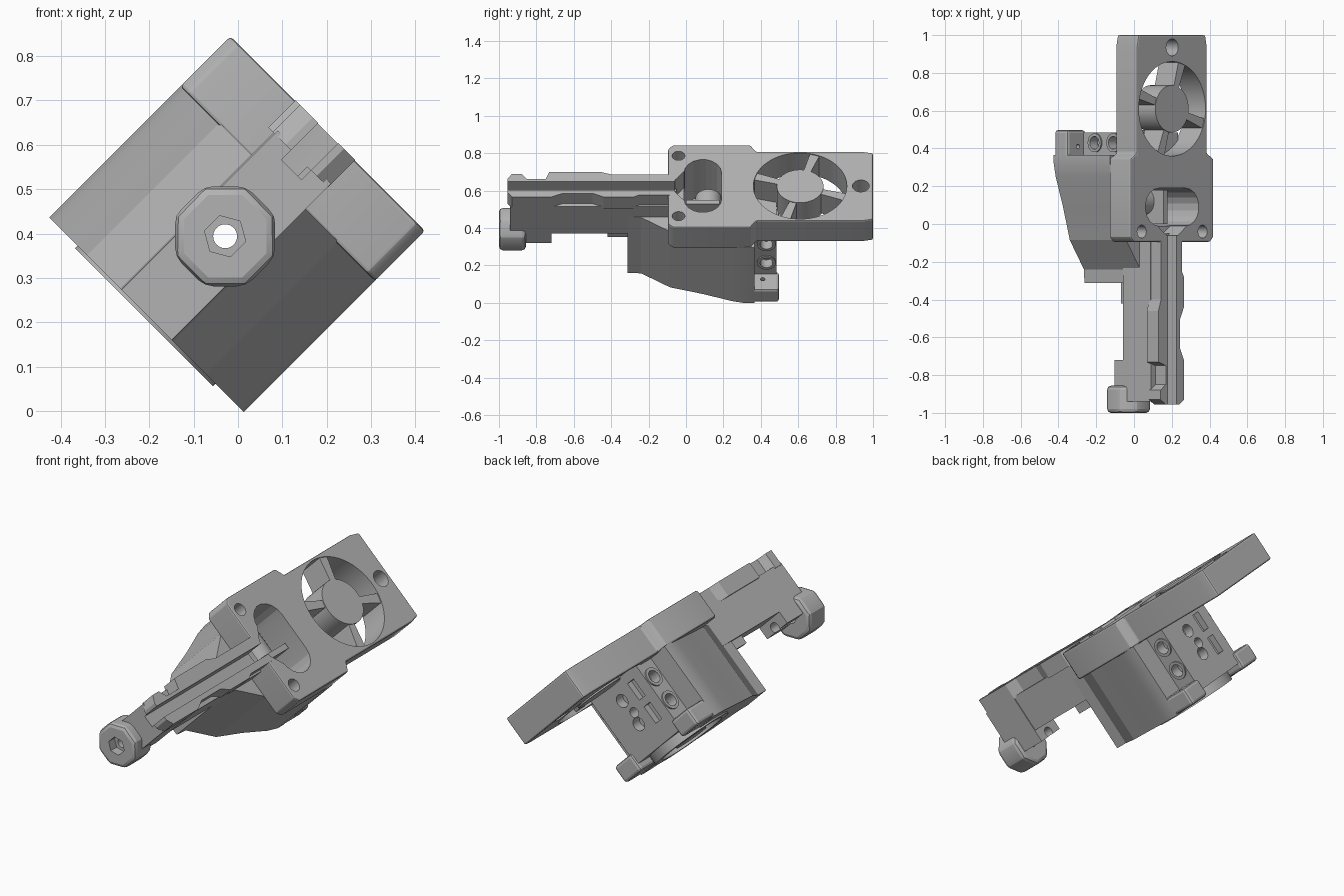
import bpy, bmesh, math
from mathutils import Matrix, Vector

cube = bpy.data.objects.get("Cube")
if cube:
    bpy.data.objects.remove(cube, do_unlink=True)

# Everything is built upright (x across, z towards the plate), then rolled 45 degrees about y
PLACE = Matrix.Rotation(math.radians(45), 4, 'Y') @ Matrix.Translation((-0.299, 0, 0))
TOP, UNDER, AXIS = 0.585, 0.425, 0.258

grey = bpy.data.materials.new("plain_grey")
grey.use_nodes = True
GREY = (0.45, 0.45, 0.45, 1)
grey.diffuse_color = GREY
grey.node_tree.nodes["Principled BSDF"].inputs["Base Color"].default_value = GREY


def finish(name, bm, bevel=0):
    bmesh.ops.recalc_face_normals(bm, faces=bm.faces)
    mesh = bpy.data.meshes.new(name)
    bm.to_mesh(mesh)
    bm.free()
    mesh.materials.append(grey)
    ob = bpy.data.objects.new(name, mesh)
    bpy.context.collection.objects.link(ob)
    ob.matrix_world = PLACE
    if bevel:
        mod = ob.modifiers.new("edge", 'BEVEL')
        mod.width, mod.segments, mod.limit_method = bevel, 2, 'ANGLE'
        apply(ob, mod)
    return ob


def apply(ob, mod):
    bpy.context.view_layer.objects.active = ob
    bpy.ops.object.modifier_apply(modifier=mod.name)


def box(name, x, y, z, bevel=0):
    bm = bmesh.new()
    bmesh.ops.create_cube(bm, size=1)
    for v in bm.verts:
        v.co = Vector([(r[0] + r[1]) / 2 + c * (r[1] - r[0]) for c, r in zip(v.co, (x, y, z))])
    return finish(name, bm, bevel)


def cylinder(name, centre, r, length, axis='Z', sides=32, bevel=0):
    turn = {'X': Matrix.Rotation(math.pi / 2, 4, 'Y'),
            'Y': Matrix.Rotation(math.pi / 2, 4, 'X'), 'Z': Matrix()}[axis]
    if sides == 8:
        turn = turn @ Matrix.Rotation(math.pi / 8, 4, 'Z')
    bm = bmesh.new()
    bmesh.ops.create_cone(bm, cap_ends=True, segments=sides, radius1=r, radius2=r,
                          depth=length, matrix=Matrix.Translation(centre) @ turn)
    return finish(name, bm, bevel)


def prism(name, outline, z0, z1, bevel=0):
    bm = bmesh.new()
    face = bm.faces.new([bm.verts.new((x, y, z0)) for x, y in outline])
    moved = bmesh.ops.extrude_face_region(bm, geom=[face])["geom"]
    bmesh.ops.translate(bm, vec=(0, 0, z1 - z0),
                        verts=[g for g in moved if isinstance(g, bmesh.types.BMVert)])
    return finish(name, bm, bevel)


def mirrored(half):
    return half + [(-x, y) for x, y in reversed(half)]


def cut(targets, *tools):
    for tool in tools:
        for ob in targets:
            mod = ob.modifiers.new("cut", 'BOOLEAN')
            mod.operation, mod.solver, mod.object = 'DIFFERENCE', 'EXACT', tool
            apply(ob, mod)
        bpy.data.objects.remove(tool, do_unlink=True)


# Top plate: wide over the body, narrower around the fan
plate = prism("top_plate", mirrored([
    (0.285, -0.095), (0.31, -0.07), (0.31, 0.345), (0.2625, 0.375),
    (0.2625, 0.94), (0.25, 1.0)]), UNDER, TOP, 0.008)

# Body: straight walls that taper in plan to a narrow nose under the arm
body = prism("main_body", mirrored([
    (0.08, -0.312), (0.084, -0.24), (0.19, -0.085), (0.24, 0.09),
    (0.295, 0.25), (0.31, 0.32), (0.31, 0.365)]), 0.008, 0.43)
rear = box("rear_block", (-0.19, 0.19), (0.34, 0.485), (0.05, 0.44))
boss = cylinder("base_ring", (0, 0.25, 0.05), 0.22, 0.1, sides=48)
cut([boss, body, rear], cylinder("cutter", (0, 0.25, 0), 0.18, 0.11, sides=48))
cylinder("base_hub", (0, 0.25, 0.04), 0.09, 0.07)

# A foot at each rear corner, with a small pin hole
for s in (-1, 1):
    foot = box("rear_foot", sorted((s * 0.17, s * 0.31)), (0.33, 0.498), (0.012, 0.11), 0.015)
    cut([foot], cylinder("cutter", (s * 0.23, 0.41, 0.11), 0.012, 0.08, sides=16))

# Fan opening with hub and four spokes that widen at the rim
FAN = (0, 0.61, (TOP + UNDER) / 2)
cut([plate], cylinder("cutter", FAN, 0.25, 0.4, sides=64),
    cylinder("cutter", (0, 0.935, 0.5), 0.045, 0.4))
cylinder("fan_hub", FAN, 0.125, TOP - UNDER - 0.004, sides=48)
for i in range(4):
    a = math.radians(-108 + 90 * i)
    along, side = Vector((-math.sin(a), math.cos(a))), Vector((math.cos(a), math.sin(a)))
    mid = Vector((0, FAN[1]))
    prism("fan_spoke", [mid + along * d + side * w for d, w in
                        ((0.1, -0.018), (0.26, -0.027), (0.26, 0.027), (0.1, 0.018))],
          UNDER + 0.01, TOP - 0.006)

# Feeder pocket with funnel, corner screw holes
pocket = [(0.1 * s + 0.1 * math.cos(t), 0.09 + 0.1 * math.sin(t))
          for s, start in ((1, -90), (-1, 90))
          for t in [math.radians(start + 20 * k) for k in range(10)]]
cut([plate, body], prism("cutter", pocket, 0.3, 0.7),
    prism("cutter", mirrored([(0.03, -0.07), (0.11, -0.01), (0.11, 0.05)]), 0.46, 0.7))
for s in (-1, 1):
    cut([plate], cylinder("cutter", (s * 0.228, -0.04, 0.52), 0.034, 0.15))
cylinder("feed_roller", (-0.05, 0.12, 0.36), 0.07, 0.16, axis='X')
box("pocket_rib", (0.02, 0.05), (0, 0.18), (0.29, 0.5))

# Guide arm: waved upper rail, deep web, solid end down to the nozzle
rail = prism("arm_rail", [
    (0.05, -0.955), (0.086, -0.93), (0.086, -0.72), (0.058, -0.66), (0.058, -0.5),
    (0.086, -0.44), (0.086, -0.28), (0.07, -0.25), (0.07, -0.06),
    (-0.085, -0.06), (-0.085, -0.4), (-0.105, -0.46), (-0.105, -0.73), (-0.05, -0.75),
    (-0.05, -0.85), (-0.09, -0.88), (-0.09, -0.93), (-0.05, -0.955)], 0.5, TOP + 0.002)
web = box("arm_web", (-0.088, 0.08), (-0.73, -0.05), (0.305, 0.51))
bracket = box("arm_end", (-0.085, 0.085), (-0.94, -0.72), (0.238, 0.51))
tab = box("arm_tab", (-0.06, 0.06), (-0.42, -0.28), (0.26, 0.33))
nozzle = cylinder("nozzle_block", (0, -0.928, AXIS), 0.122, 0.144, axis='Y', sides=8, bevel=0.02)
cut([rail, plate, web, bracket],
    box("cutter", (-0.032, 0.032), (-1.1, 0.05), (0.47, 0.7)))

# Straight bore from nozzle to rear, with a hexagonal socket in front
cut([nozzle], cylinder("cutter", (0, -1, AXIS), 0.048, 0.1, axis='Y', sides=6))
cut([nozzle, bracket, tab, body, rear],
    cylinder("cutter", (0, 0, AXIS), 0.027, 2.4, axis='Y'))

# Screw bosses on both sides, holes and slots in the rear face
for z in (0.2, 0.34):
    for s in (-1, 1):
        ring = cylinder("side_boss", (s * 0.18, 0.43, z), 0.05, 0.036, axis='X')
        cut([ring, rear], cylinder("cutter", (s * 0.19, 0.43, z), 0.034, 0.1, axis='X'))
    cut([rear], cylinder("cutter", (0.02, 0.48, z), 0.035, 0.1, axis='Y'),
        box("cutter", (-0.125, -0.075), (0.45, 0.6), (z - 0.05, z + 0.05)))

# Smooth round walls, keep hard edges
bpy.ops.object.select_all(action='DESELECT')
for ob in bpy.context.collection.objects:
    if ob.type == 'MESH' and ob.data.materials and ob.data.materials[0] == grey:
        ob.select_set(True)
        bpy.context.view_layer.objects.active = ob
bpy.ops.object.shade_smooth_by_angle(angle=math.radians(15))
